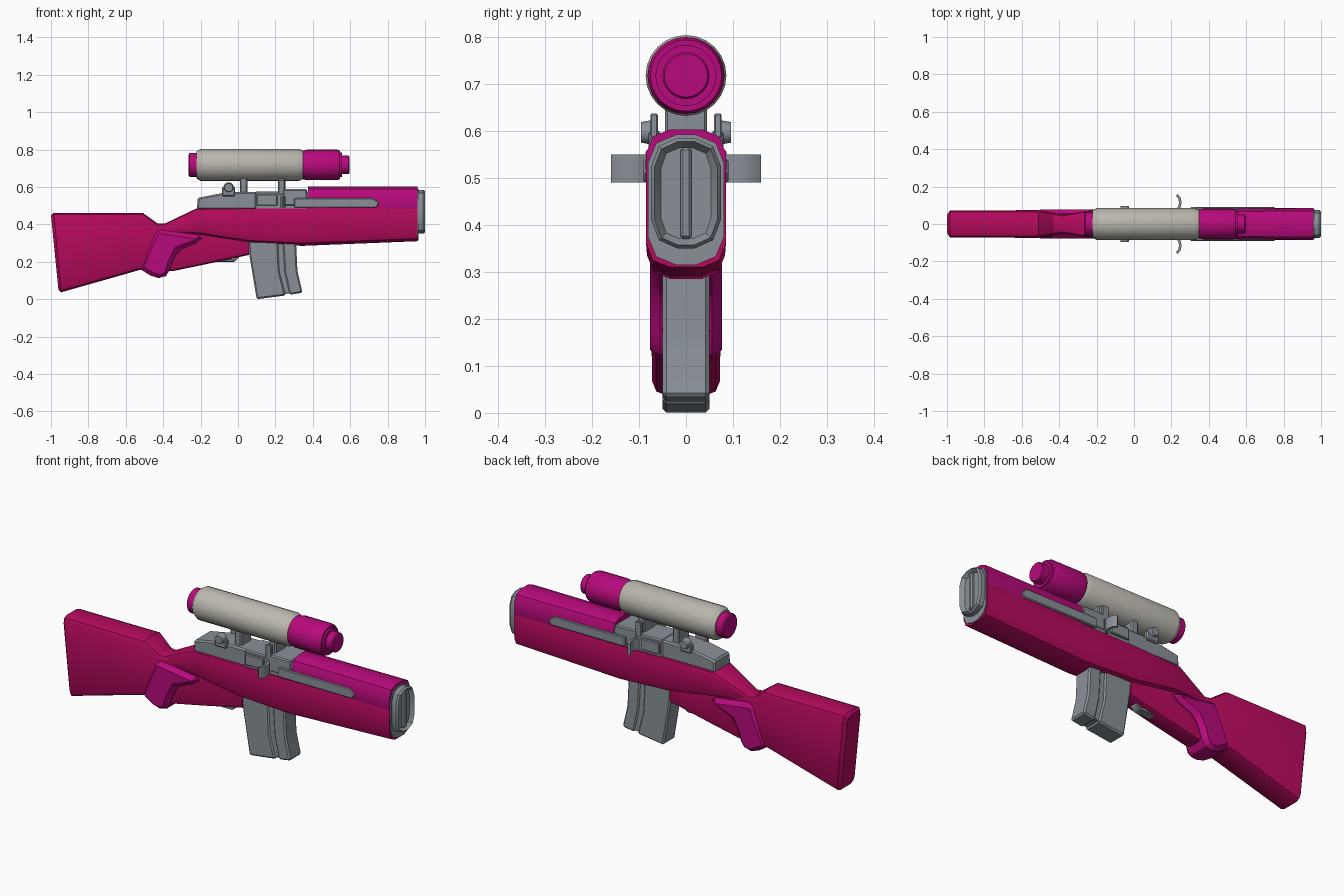
import bpy, bmesh, math
from mathutils import Matrix

if "Cube" in bpy.data.objects:
    bpy.data.objects.remove(bpy.data.objects["Cube"])


def material(name, rgb):
    m = bpy.data.materials.new(name)
    m.diffuse_color = (*rgb, 1)
    m.use_nodes = True
    m.node_tree.nodes["Principled BSDF"].inputs["Base Color"].default_value = m.diffuse_color
    return m


RED = material("crimson", (0.46, 0.003, 0.11))
PINK = material("magenta", (0.48, 0.003, 0.20))
CREAM = material("warm_grey", (0.50, 0.48, 0.43))
STEEL = material("steel", (0.25, 0.28, 0.31))


def finish(name, bm, mat, angle=30):
    bmesh.ops.recalc_face_normals(bm, faces=bm.faces)
    me = bpy.data.meshes.new(name)
    bm.to_mesh(me)
    bm.free()
    ob = bpy.data.objects.new(name, me)
    bpy.context.collection.objects.link(ob)
    me.materials.append(mat)
    bpy.ops.object.select_all(action='DESELECT')
    ob.select_set(True)
    bpy.context.view_layer.objects.active = ob
    bpy.ops.object.shade_smooth_by_angle(angle=math.radians(angle))
    return ob


def loft(name, stations, mat, recess=0):
    """Skin rounded-box sections: (x_top, z_top, x_bot, z_bot, half_width, round_top, round_bot)."""
    bm = bmesh.new()
    rings = []
    for xt, zt, xb, zb, w, rt, rb in stations:
        ring = []
        for q, (sy, sz) in enumerate([(1, 1), (-1, 1), (-1, -1), (1, -1)]):
            r = rt if sz > 0 else rb
            ry = min(r, w * 0.75)
            for k in range(3):
                a = math.pi / 2 * (q + k / 2)
                y = sy * (w - ry) + ry * math.cos(a)
                z = (zt - r if sz > 0 else zb + r) + r * math.sin(a)
                x = xb + (xt - xb) * (z - zb) / (zt - zb)
                ring.append(bm.verts.new((x, y, z)))
        rings.append(ring)
    for a, b in zip(rings, rings[1:]):
        for i in range(12):
            j = (i + 1) % 12
            bm.faces.new((a[i], a[j], b[j], b[i]))
    bm.faces.new(rings[0])
    end = bm.faces.new(rings[-1])
    bmesh.ops.recalc_face_normals(bm, faces=bm.faces)
    if recess:
        bmesh.ops.inset_individual(bm, faces=[end], thickness=0.014)
        bmesh.ops.translate(bm, verts=end.verts, vec=(-recess, 0, 0))
    return finish(name, bm, mat)


def prism(name, pts, w, mat, y=0, bevel=0.008):
    """Side profile (x, z) extruded to half width w about y."""
    bm = bmesh.new()
    f = bm.faces.new([bm.verts.new((px, y - w, pz)) for px, pz in pts])
    ext = bmesh.ops.extrude_face_region(bm, geom=[f])
    bmesh.ops.translate(bm, vec=(0, 2 * w, 0),
                        verts=[v for v in ext['geom'] if isinstance(v, bmesh.types.BMVert)])
    bmesh.ops.recalc_face_normals(bm, faces=bm.faces)
    if bevel:
        bmesh.ops.bevel(bm, geom=bm.edges[:], offset=bevel, segments=1, affect='EDGES')
    return finish(name, bm, mat)


def box(name, x0, x1, z0, z1, w, mat=STEEL, y=0, bevel=0.006):
    return prism(name, [(x0, z0), (x1, z0), (x1, z1), (x0, z1)], w, mat, y, bevel)


def lathe(name, prof, z, mat, n=24):
    """Turn (x, radius) profile around a lengthwise axis at height z."""
    bm = bmesh.new()
    rings = [[bm.verts.new((x, r * math.sin(2 * math.pi * i / n), z + r * math.cos(2 * math.pi * i / n)))
              for i in range(n)] for x, r in prof]
    for a, b in zip(rings, rings[1:]):
        for i in range(n):
            j = (i + 1) % n
            bm.faces.new((a[i], a[j], b[j], b[i]))
    bm.faces.new(rings[0])
    bm.faces.new(rings[-1])
    return finish(name, bm, mat)


def strip(path, t):
    """Closed outline of thickness t along an open path."""
    out = []
    for i, p in enumerate(path):
        a, b = path[max(i - 1, 0)], path[min(i + 1, len(path) - 1)]
        dx, dz = b[0] - a[0], b[1] - a[1]
        l = math.hypot(dx, dz)
        out.append((p[0] - dz / l * t, p[1] + dx / l * t))
    return list(path) + out[::-1]


# Butt, wrist and lower stock
loft("butt_stock", [
    (-1.0, .45, -.96, .05, .055, .03, .03),
    (-.985, .462, -.945, .037, .072, .03, .03),
    (-.51, .462, -.53, .155, .074, .03, .03),
    (-.43, .405, -.44, .16, .06, .03, .03),
    (-.38, .405, -.35, .15, .05, .03, .02),
    (-.22, .47, -.18, .185, .05, .03, .02),
    (.06, .40, .06, .237, .05, .02, .02)], RED)

# Fore stock
loft("fore_stock", [
    (-.40, .40, -.38, .36, .045, .015, .015),
    (-.22, .486, -.20, .345, .076, .02, .03),
    (.05, .486, .05, .303, .08, .006, .04),
    (.34, .486, .34, .285, .083, .006, .05),
    (.96, .49, .96, .31, .085, .006, .05)], RED)

# Pistol-grip swell
prism("grip", [(-.44, .375), (-.30, .355), (-.19, .34), (-.20, .31), (-.32, .26), (-.355, .19),
               (-.37, .135), (-.40, .112), (-.45, .115), (-.53, .165)], .077, PINK, bevel=.022)

# Upper handguard
loft("handguard", [
    (.375, .603, .375, .48, .080, .05, .006),
    (.96, .603, .96, .48, .085, .05, .006)], PINK)

# Muzzle plate and recessed cap
loft("muzzle_plate", [
    (.945, .592, .945, .315, .081, .06, .06),
    (.965, .592, .965, .315, .081, .06, .06)], STEEL)
loft("muzzle_cap", [
    (.96, .585, .96, .35, .074, .06, .06),
    (.99, .585, .99, .35, .074, .06, .06),
    (1.0, .578, 1.0, .357, .067, .055, .055)], STEEL, recess=.02)
box("muzzle_bar", .97, .995, .37, .565, .012)

# Receiver
prism("receiver_rear", [(-.22, .48), (.11, .48), (.11, .572), (-.06, .572), (-.215, .542)], .068, STEEL)
box("receiver_front", .09, .38, .48, .575, .074)
box("receiver_bridge", .24, .37, .50, .588, .078)

for s, side in ((-1, "right"), (1, "left")):
    # Side rods, tapered at the tip
    prism("rod_" + side, [(.30, .49), (.74, .49), (.755, .515), (.72, .54), (.30, .54)],
          .012, STEEL, y=s * .078, bevel=.004)
    # Sight adjustment knobs
    bm = bmesh.new()
    bmesh.ops.create_cone(bm, cap_ends=True, segments=14, radius1=.028, radius2=.022, depth=.035,
                          matrix=Matrix.Translation((-.05, s * .078, .597)) @
                          Matrix.Rotation(-s * math.pi / 2, 4, 'X'))
    finish("knob_" + side, bm, STEEL)
    box("knob_base_" + side, -.085, -.015, .55, .60, .014, y=s * .066)
    box("sight_ear_" + side, .215, .25, .56, .637, .008, y=s * .068, bevel=.003)
    box("receiver_lug_" + side, .10, .21, .50, .56, .008, y=s * .078, bevel=.004)
    # Curved charging handles, profile drawn in plan and stood up
    path = [(.235, .07), (.25, .09), (.255, .115), (.25, .14), (.235, .16)]
    bm = bmesh.new()
    f = bm.faces.new([bm.verts.new((x, s * y, .49)) for x, y in strip(path, .014)])
    ext = bmesh.ops.extrude_face_region(bm, geom=[f])
    bmesh.ops.translate(bm, vec=(0, 0, .06),
                        verts=[v for v in ext['geom'] if isinstance(v, bmesh.types.BMVert)])
    finish("charging_handle_" + side, bm, STEEL)

# Scope mounts
for i, x in enumerate((.03, .235)):
    box("scope_mount_%d" % (i + 1), x - .02, x + .02, .55, .66, .045)

# Scope
Z = .718
lathe("scope_tube", [(-.222, .072), (-.20, .086), (.325, .086), (.347, .076)], Z, CREAM)
lathe("scope_eyepiece", [(-.264, .056), (-.258, .064), (-.21, .064)], Z, PINK)
lathe("scope_front", [(.33, .07), (.345, .076), (.37, .082), (.53, .082), (.545, .076), (.545, .065), (.555, .065),
                      (.555, .05), (.59, .05), (.595, .046)], Z, PINK)

# Magazine: rear block, recessed core and front block
prism("magazine_rear", [(.055, .31), (.06, .24), (.10, .0), (.255, .02), (.222, .15), (.215, .31)], .05, STEEL)
prism("magazine_core", [(.19, .31), (.205, .15), (.23, .025), (.30, .035), (.275, .15), (.27, .31)],
      .043, STEEL, bevel=.003)
prism("magazine_front", [(.238, .31), (.247, .15), (.275, .023), (.345, .035), (.318, .15), (.31, .31)], .05, STEEL)

# Trigger guard and trigger
prism("trigger_guard", strip([(-.165, .207), (-.14, .2), (-.02, .2), (.005, .222), (.008, .30)], .016),
      .022, STEEL, bevel=.003)
prism("trigger", strip([(-.05, .26), (-.06, .235), (-.055, .215)], .012), .01, STEEL, bevel=.002)
